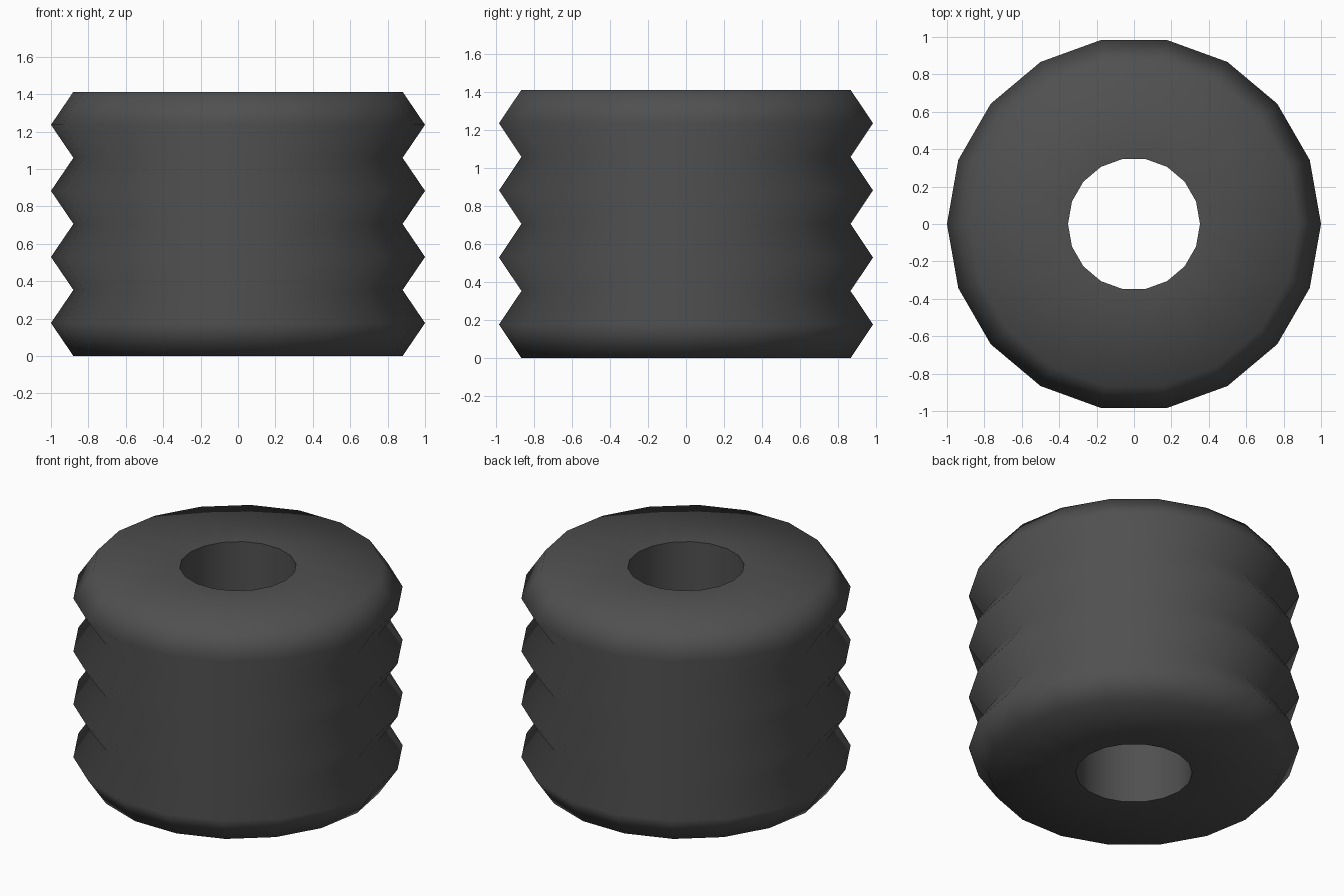
import bpy, bmesh, math

if "Cube" in bpy.data.objects:
    bpy.data.objects.remove(bpy.data.objects["Cube"])

SIDES = 18
RINGS = 4
STEP = 1.413 / RINGS
R_PEAK, R_VALLEY, R_HOLE = 1.0, 0.88, 0.353

# Closed cross-section: zigzag outside going up, straight bore coming down
profile = [(R_VALLEY, 0.0)]
for i in range(RINGS):
    profile += [(R_PEAK, (i + 0.5) * STEP), (R_VALLEY, (i + 1) * STEP)]
profile += [(R_HOLE, i * STEP) for i in range(RINGS, -1, -1)]

# Lathe the section around z
bm = bmesh.new()
loops = []
for s in range(SIDES):
    a = 2 * math.pi * s / SIDES
    loops.append([bm.verts.new((r * math.cos(a), r * math.sin(a), z)) for r, z in profile])
n = len(profile)
for s in range(SIDES):
    a, b = loops[s], loops[(s + 1) % SIDES]
    for i in range(n):
        j = (i + 1) % n
        bm.faces.new((a[i], b[i], b[j], a[j]))
bmesh.ops.recalc_face_normals(bm, faces=bm.faces)

mesh = bpy.data.meshes.new("ribbed_bellows")
bm.to_mesh(mesh)
bm.free()
bellows = bpy.data.objects.new("ribbed_bellows", mesh)
bpy.context.collection.objects.link(bellows)

# Dark rubber
rubber = bpy.data.materials.new("dark_rubber")
rubber.diffuse_color = (0.08, 0.08, 0.08, 1)
rubber.use_nodes = True
rubber.node_tree.nodes["Principled BSDF"].inputs["Base Color"].default_value = rubber.diffuse_color
mesh.materials.append(rubber)

# Ribs and caps blend smoothly, bore rims stay sharp
bpy.context.view_layer.objects.active = bellows
bellows.select_set(True)
bpy.ops.object.shade_smooth_by_angle(angle=math.radians(80))
